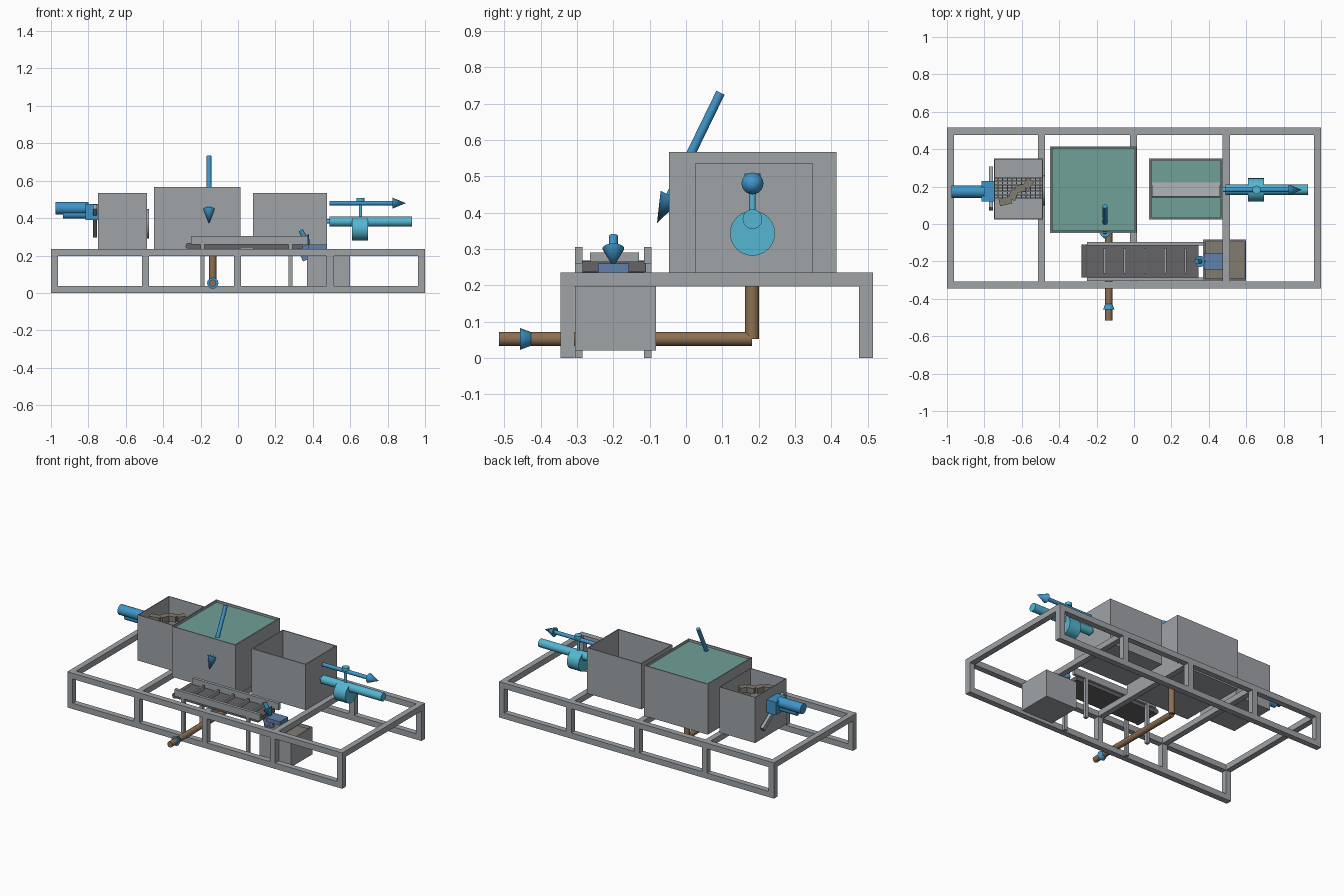
import bpy, bmesh
from mathutils import Vector

if "Cube" in bpy.data.objects:
    bpy.data.objects.remove(bpy.data.objects["Cube"])


def material(name, r, g, b):
    m = bpy.data.materials.new(name)
    m.use_nodes = True
    m.diffuse_color = (r, g, b, 1)
    m.node_tree.nodes["Principled BSDF"].inputs["Base Color"].default_value = (r, g, b, 1)
    return m


GREY = material("steel grey", .35, .37, .39)
BLUE = material("arrow blue", .05, .30, .58)
CYAN = material("pump cyan", .09, .47, .65)
TEAL = material("liquid teal", .16, .35, .31)
BROWN = material("pipe brown", .27, .16, .085)
BELT = material("belt dark", .13, .125, .135)
WASTE = material("waste beige", .22, .20, .16)
CHUTE = material("chute blue", .12, .22, .40)


def finish(name, bm, mat):
    bmesh.ops.recalc_face_normals(bm, faces=bm.faces)
    me = bpy.data.meshes.new(name)
    bm.to_mesh(me)
    bm.free()
    me.materials.append(mat)
    ob = bpy.data.objects.new(name, me)
    bpy.context.collection.objects.link(ob)
    return ob


def box_mesh(x, y, z):
    bm = bmesh.new()
    bmesh.ops.create_cube(bm, size=1)
    for v in bm.verts:
        for i, (lo, hi) in enumerate((x, y, z)):
            v.co[i] = hi if v.co[i] > 0 else lo
    return bm


def box(name, x, y, z, mat=GREY):
    return finish(name, box_mesh(x, y, z), mat)


def open_box(name, x, y, z, wall=.01):
    """Box whose top face is inset and pushed down to make a tub."""
    bm = box_mesh(x, y, z)
    top = max(bm.faces, key=lambda f: f.calc_center_median().z)
    bmesh.ops.inset_region(bm, faces=[top], thickness=wall)
    inner = bmesh.ops.extrude_discrete_faces(bm, faces=[top])["faces"][0]
    for v in inner.verts:
        v.co.z = z[0] + wall
    return finish(name, bm, GREY)


def beam(name, a, b, width, thick, mat):
    """Rectangular bar running from a to b."""
    a, b = Vector(a), Vector(b)
    w, t = width / 2, thick / 2
    length = (b - a).length / 2
    ob = box(name, (-w, w), (-t, t), (-length, length), mat)
    ob.rotation_euler = (b - a).to_track_quat('Z', 'Y').to_euler()
    ob.location = (a + b) / 2
    return ob


def rod(name, a, b, r, mat, r2=None, sides=24):
    """Cylinder or cone running from a to b."""
    a, b = Vector(a), Vector(b)
    bm = bmesh.new()
    bmesh.ops.create_cone(bm, cap_ends=True, segments=sides, radius1=r,
                          radius2=r if r2 is None else r2, depth=(b - a).length)
    for f in bm.faces:
        f.smooth = len(f.verts) < sides
    for e in bm.edges:
        e.smooth = all(len(f.verts) < sides for f in e.link_faces)
    ob = finish(name, bm, mat)
    ob.rotation_euler = (b - a).to_track_quat('Z', 'Y').to_euler()
    ob.location = (a + b) / 2
    return ob


def arrow(name, a, b, head):
    a, b = Vector(a), Vector(b)
    neck = b - (b - a).normalized() * head
    rod(name + "_shaft", a, neck, .0125, BLUE)
    rod(name + "_head", neck, b, .03, BLUE, 0)


# Supporting frame
T = .038
TOP = .235
for y in (-.345, .515 - T):
    side = "front" if y < 0 else "back"
    box("frame_top_rail_" + side, (-1, 1), (y, y + T), (TOP - T, TOP))
    box("frame_bottom_rail_" + side, (-1, 1), (y, y + T), (0, T))
    for x in (-1, -.514, -.022, .474, 1 - T):
        box("frame_post_" + side, (x, x + T), (y, y + T), (T, TOP - T))
for x in (-1, -.514, -.022, .474, 1 - T):
    box("frame_cross_rail", (x, x + T), (-.345 + T, .515 - T), (TOP - T, TOP))

# Three tubs
open_box("shredder_housing", (-.748, -.487), (.025, .35), (TOP, .535), .006)
open_box("main_tank", (-.449, .014), (-.047, .415), (TOP, .567))
open_box("settling_tank", (.08, .475), (.025, .35), (TOP, .535))
box("main_tank_liquid", (-.439, .004), (-.037, .405), (TOP + .01, .555), TEAL)
box("settling_tank_liquid", (.09, .465), (.035, .34), (TOP + .01, .33), TEAL)
beam("settling_baffle", (.2775, .30, .28), (.2775, .145, .37), .365, .008, GREY)

# Shredder grille, blades and drive
for i in range(7):
    y = .135 + i * .018
    box("grille_bar", (-.742, -.493), (y, y + .007), (.34, .35))
for i in range(10):
    x = -.73 + i * .025
    box("grille_cross_bar", (x, x + .005), (.135, .25), (.335, .34))
blade = [(-.72, .115), (-.655, .13), (-.635, .185), (-.58, .195), (-.55, .235)]
for (ax, ay), (bx, by) in zip(blade, blade[1:]):
    beam("shredder_blade", (ax, ay, .49), (bx, by, .49), .04, .035, WASTE)
rod("motor_body", (-.975, .173, .453), (-.80, .173, .453), .033, BLUE)
rod("motor_lower_body", (-.935, .173, .42), (-.80, .173, .42), .022, BLUE)
box("motor_gearbox", (-.815, -.748), (.12, .23), (.39, .475), BLUE)
beam("motor_bracket", (-.765, .08, .46), (-.765, .298, .31), .02, .03, GREY)
rod("shredder_bearing", (-.487, .18, .37), (-.477, .18, .37), .08, GREY)

# Inlet flow arrow through the main tank
arrow("inlet_arrow", (-.155, .095, .73), (-.155, -.08, .37), .085)

# Drain pipe
rod("drain_down_pipe", (-.135, .182, .052), (-.135, .182, TOP + .005), .019, BROWN)
rod("drain_outlet_pipe", (-.135, .182, .052), (-.135, -.515, .052), .019, BROWN)
rod("drain_flow_cone", (-.135, -.457, .052), (-.135, -.375, .052), .03, BLUE, 0)

# Conveyor with side rails, slats and legs
box("conveyor_belt", (-.25, .345), (-.285, -.11), (.237, .265), BELT)
rod("conveyor_roller", (-.262, -.285, .25), (-.262, -.11, .25), .018, BELT)
for y in (-.305, -.115):
    box("conveyor_side_rail", (-.25, .374), (y, y + .02), (.26, .305))
    for x in (-.2, .27):
        box("conveyor_leg", (x, x + .022), (y, y + .02), (0, .26))
for i in range(5):
    x = -.163 + i * .108
    box("conveyor_slat", (x, x + .012), (-.265, -.13), (.265, .29))

# Collection bin and chute
open_box("collection_bin", (.37, .6), (-.305, -.083), (.02, .2))
box("bin_contents", (.38, .59), (-.295, -.093), (.03, .185), WASTE)
box("chute_block", (.375, .475), (-.242, -.157), (.235, .26), CHUTE)
beam("chute_slope", (.345, -.2, .25), (.375, -.2, .18), .012, .06, CHUTE)
arrow("chute_arrow", (.335, -.2, .335), (.382, -.2, .25), .058)

# Outlet pump and arrow
Y = .183
rod("outlet_pipe", (.49, Y, .382), (.93, Y, .382), .027, CYAN)
rod("pump_body", (.61, Y, .343), (.695, Y, .343), .062, CYAN)
rod("pump_stem", (.655, Y, .38), (.655, Y, .495), .009, CYAN)
rod("pump_cap", (.655, Y, .488), (.655, Y, .508), .022, CYAN)
rod("outlet_collar", (.475, Y, .382), (.49, Y, .382), .012, CYAN)
arrow("outlet_arrow", (.49, Y, .48), (.897, Y, .48), .072)
